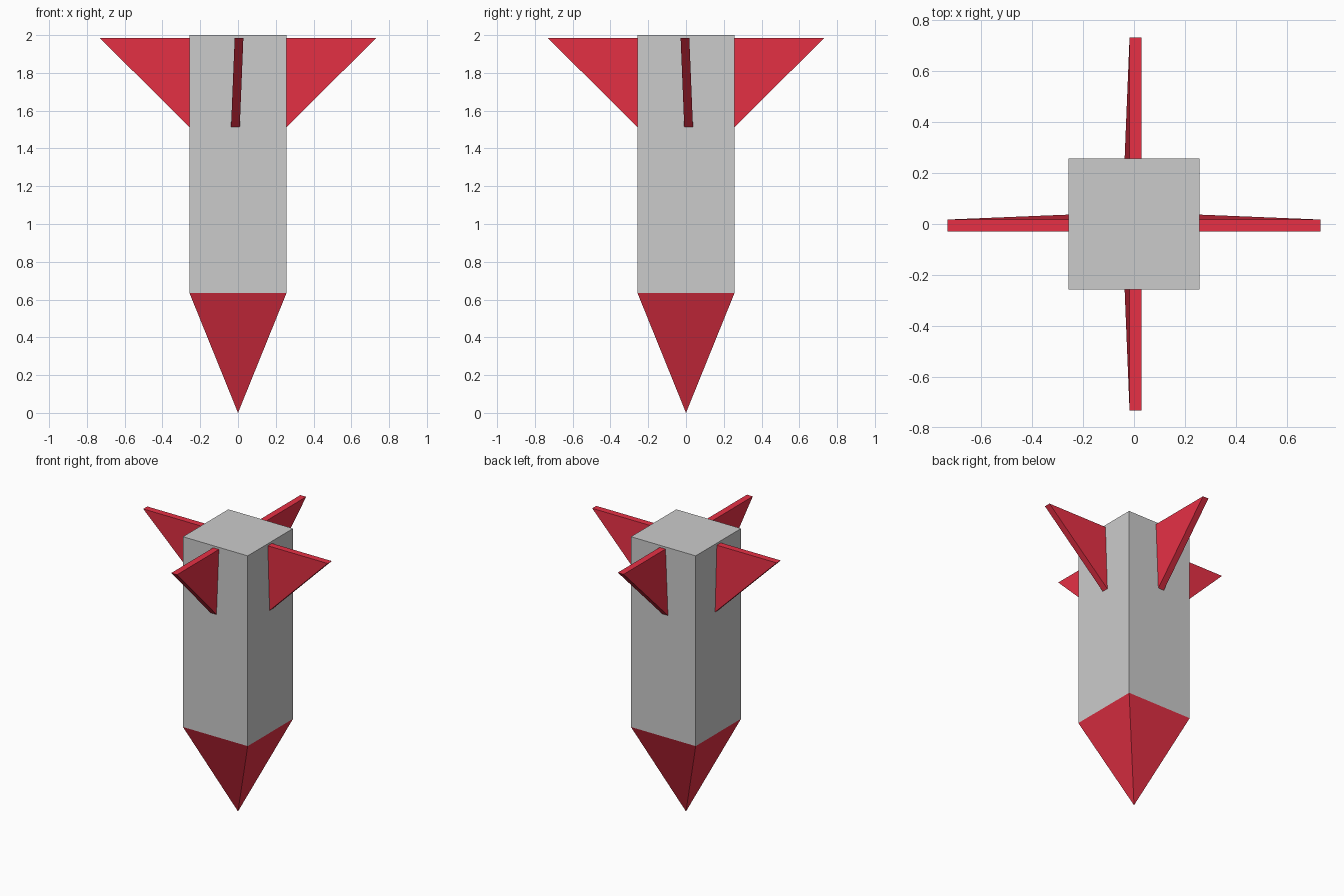
import bpy
import bmesh
from math import pi, sqrt

if "Cube" in bpy.data.objects:
    bpy.data.objects.remove(bpy.data.objects["Cube"])

HALF = 0.257      # half width of the square body
SHOULDER = 0.635  # height where the nose meets the body
TOP = 2.0

red = bpy.data.materials.new("red_paint")
red.diffuse_color = (0.8, 0.03, 0.06, 1.0)
red.use_nodes = True
red.node_tree.nodes["Principled BSDF"].inputs["Base Color"].default_value = red.diffuse_color

# Square body
bpy.ops.mesh.primitive_cube_add(size=1, location=(0, 0, (SHOULDER + TOP) / 2))
body = bpy.context.object
body.name = "body"
body.scale = (2 * HALF, 2 * HALF, TOP - SHOULDER)

# Four-sided pointed nose, tip down
bpy.ops.mesh.primitive_cone_add(vertices=4, radius1=0, radius2=HALF * sqrt(2),
                                depth=SHOULDER, location=(0, 0, SHOULDER / 2),
                                rotation=(0, 0, pi / 4))
nose = bpy.context.object
nose.name = "nose"
nose.data.materials.append(red)
# the square shoulder must line up with the body edges
bpy.context.view_layer.update()
corner = nose.matrix_world @ max(nose.data.vertices, key=lambda v: v.co.z).co
if abs(abs(corner.x) - HALF) > 0.01:
    nose.rotation_euler.z = 0


def fin_pair(name, turn):
    """Opposite pair of leaning triangular fins, mirrored across the body."""
    profile = [(HALF, 1.985), (0.732, 1.985), (HALF, 1.513)]
    bm = bmesh.new()
    sides = []
    for thickness in (-0.0285, 0.0175):
        # the plate leans sideways towards its lower end
        sides.append([bm.verts.new((x, thickness + 0.041 * (1.985 - z), z))
                      for x, z in profile])
    a, b = sides
    bm.faces.new(a)
    bm.faces.new(b[::-1])
    for i in range(3):
        j = (i + 1) % 3
        bm.faces.new((a[i], b[i], b[j], a[j]))
    bmesh.ops.recalc_face_normals(bm, faces=bm.faces)
    mesh = bpy.data.meshes.new(name)
    bm.to_mesh(mesh)
    bm.free()
    mesh.materials.append(red)
    fins = bpy.data.objects.new(name, mesh)
    bpy.context.collection.objects.link(fins)
    fins.rotation_euler.z = turn
    mirror = fins.modifiers.new("opposite_fin", 'MIRROR')
    mirror.use_mirror_merge = False


# Tail fins
fin_pair("side_fins", 0)
fin_pair("front_back_fins", pi / 2)
